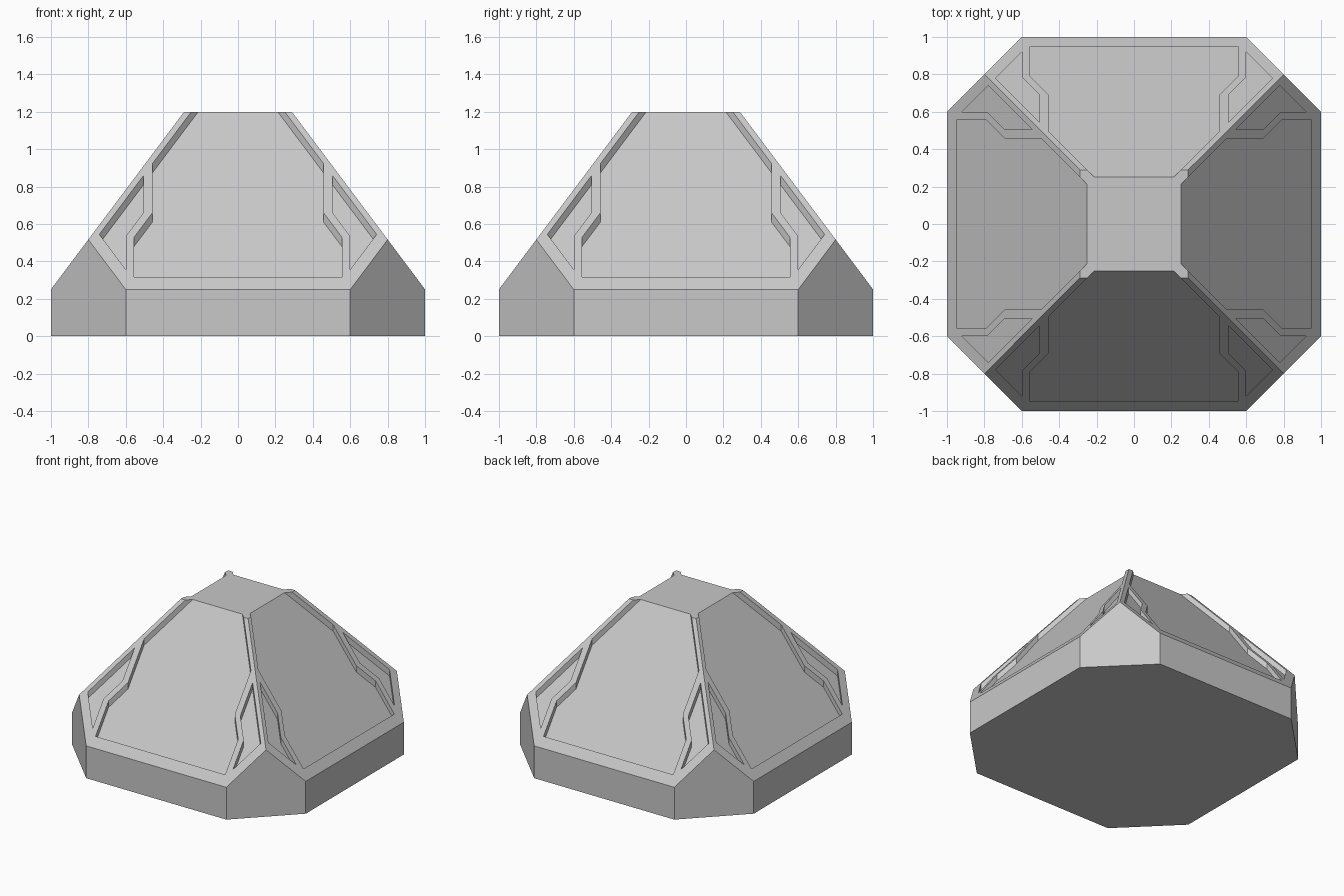
import bpy
import bmesh
from mathutils import Matrix
from math import pi

RIM, TOP, RISE = 0.25, 1.2, 4 / 3   # wall height, total height, slope of the sides
RECESS = 0.05                       # vertical depth of the sunken areas
TOP_HALF = 1 - (TOP - RIM) / RISE   # half width of the flat top

cube = bpy.data.objects.get("Cube")
if cube:
    bpy.data.objects.remove(cube, do_unlink=True)

grey = bpy.data.materials.new("light_grey")
grey.use_nodes = True
colour = (0.58, 0.58, 0.58, 1)
grey.diffuse_color = colour
shader = next(n for n in grey.node_tree.nodes if n.type == 'BSDF_PRINCIPLED')
shader.inputs["Base Color"].default_value = colour


def make_object(name, bm):
    bmesh.ops.recalc_face_normals(bm, faces=bm.faces)
    mesh = bpy.data.meshes.new(name)
    bm.to_mesh(mesh)
    bm.free()
    mesh.materials.append(grey)
    obj = bpy.data.objects.new(name, mesh)
    bpy.context.collection.objects.link(obj)
    return obj


def slope_height(y):
    return RIM + RISE * (1 - abs(y))


def add_cutter(bm, outline, turn):
    """Prism over a plan outline; its floor runs parallel to the sloped side."""
    floor = [bm.verts.new(turn @ Matrix.Translation((x, y, slope_height(y) - RECESS)).translation)
             for x, y in outline]
    roof = [bm.verts.new((v.co.x, v.co.y, TOP + 0.4)) for v in floor]
    bm.faces.new(floor)
    bm.faces.new(roof[::-1])
    for i in range(len(floor)):
        j = (i + 1) % len(floor)
        bm.faces.new((floor[j], floor[i], roof[i], roof[j]))


# Truncated pyramid body with vertical cut corners
bm = bmesh.new()
for sx in (-1, 1):
    for sy in (-1, 1):
        for x, y in ((0.6, 1), (1, 0.6)):
            for z in (0, RIM):
                bm.verts.new((sx * x, sy * y, z))
        bm.verts.new((sx * 0.8, sy * 0.8, slope_height(0.8)))
        bm.verts.new((sx * TOP_HALF, sy * TOP_HALF, TOP))
bmesh.ops.convex_hull(bm, input=bm.verts)
bmesh.ops.dissolve_limit(bm, angle_limit=0.01, verts=bm.verts, edges=bm.edges)
body = make_object("pyramid_body", bm)

# Sunken main panels and corner bands, repeated on the four sides
half_panel = [(0.555, -0.95), (0.555, -0.79), (0.4575, -0.6925),
              (0.4575, -0.495), (0.15, -0.1875)]
corner_band = [(0.6, -0.92), (0.741, -0.779), (0.505, -0.5425),
               (0.505, -0.692), (0.6, -0.787)]


def mirrored(points):
    return [(-x, y) for x, y in reversed(points)]


bm = bmesh.new()
for side in range(4):
    turn = Matrix.Rotation(side * pi / 2, 3, 'Z')
    for outline in (half_panel + mirrored(half_panel), corner_band, mirrored(corner_band)):
        add_cutter(bm, outline, turn)
cutter = make_object("recess_cutter", bm)
cutter.hide_render = True

# Carve the recesses and keep the finished mesh
carve = body.modifiers.new("recesses", 'BOOLEAN')
carve.operation = 'DIFFERENCE'
carve.solver = 'EXACT'
carve.object = cutter
bpy.context.view_layer.update()
evaluated = body.evaluated_get(bpy.context.evaluated_depsgraph_get())
carved = bpy.data.meshes.new_from_object(evaluated)
body.modifiers.clear()
body.data = carved
bpy.data.objects.remove(cutter, do_unlink=True)
